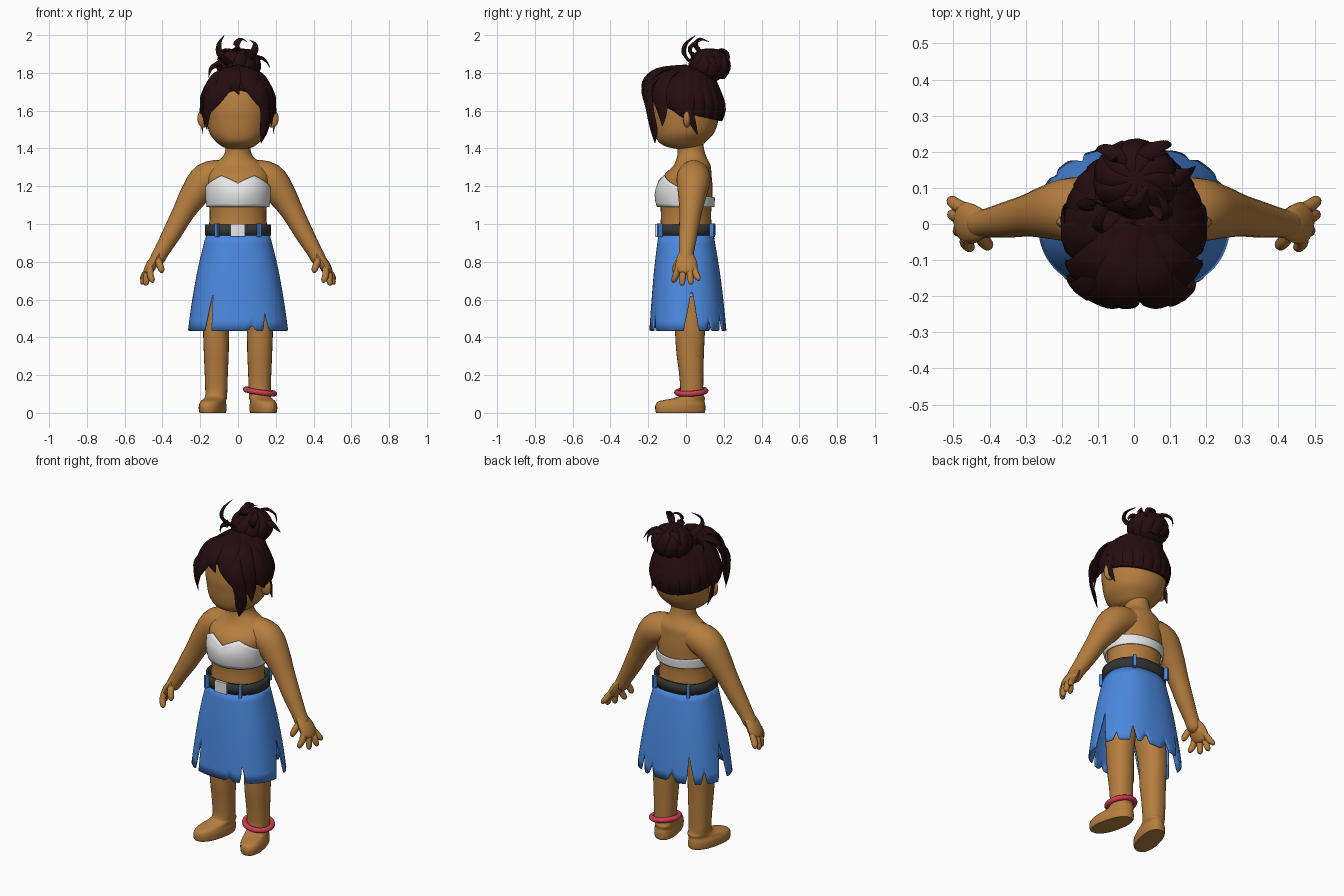
import bpy, bmesh, math
from mathutils import Vector

if "Cube" in bpy.data.objects:
    bpy.data.objects.remove(bpy.data.objects["Cube"])

def material(name, rgb):
    m = bpy.data.materials.new(name)
    m.diffuse_color = (*rgb, 1)
    m.use_nodes = True
    m.node_tree.nodes["Principled BSDF"].inputs["Base Color"].default_value = m.diffuse_color
    return m

SKIN = material("skin_brown", (0.47, 0.21, 0.05))
HAIR = material("hair_dark", (0.018, 0.004, 0.005))
BLUE = material("skirt_blue", (0.07, 0.25, 0.74))
WHITE = material("white", (0.8, 0.8, 0.8))
BELT = material("belt_grey", (0.035, 0.035, 0.037))
RED = material("anklet_red", (0.66, 0.045, 0.08))

def finish(name, verts, faces, mat, thick=0):
    me = bpy.data.meshes.new(name)
    me.from_pydata([tuple(v) for v in verts], [], faces)
    bm = bmesh.new()
    bm.from_mesh(me)
    bmesh.ops.recalc_face_normals(bm, faces=bm.faces)
    bm.to_mesh(me)
    bm.free()
    me.materials.append(mat)
    ob = bpy.data.objects.new(name, me)
    bpy.context.collection.objects.link(ob)
    if thick:
        mod = ob.modifiers.new("thickness", "SOLIDIFY")
        mod.thickness, mod.offset = thick, 0
    return ob

def catmull(rows, steps=5):
    """Smooth a list of equal-length tuples."""
    out = []
    for i in range(len(rows) - 1):
        p = [rows[max(0, min(len(rows) - 1, i + k))] for k in (-1, 0, 1, 2)]
        for s in range(steps):
            t = s / steps
            out.append(tuple(0.5 * (2*b + (c-a)*t + (2*a-5*b+4*c-d)*t*t + (3*b-a-3*c+d)*t**3)
                             for a, b, c, d in zip(*p)))
    return out + [tuple(rows[-1])]

def lerp_table(table, x):
    """Linear lookup in a list of tuples sorted by their first value."""
    for a, b in zip(table, table[1:]):
        if x <= b[0]:
            t = max(0, (x - a[0]) / max(1e-6, b[0] - a[0]))
            return [u + (v - u) * t for u, v in zip(a, b)]
    return list(table[-1])

def oval(a, rx, ry, n=2.0):
    c, s = math.cos(a), math.sin(a)
    return (rx * math.copysign(abs(c) ** (2 / n), c), ry * math.copysign(abs(s) ** (2 / n), s))

def skin_rings(rings, n, caps=True):
    faces = [(i*n + j, i*n + (j+1) % n, (i+1)*n + (j+1) % n, (i+1)*n + j)
             for i in range(rings - 1) for j in range(n)]
    return faces + ([tuple(range(n)), tuple(range((rings-1)*n, rings*n))] if caps else [])

def loft(name, rows, mat, n=28, power=2.0, shear=lambda x, y, z: x):
    """Stack of ovals: rows hold z, centre x, centre y, radius x, radius y."""
    dense, vs = catmull(rows), []
    for z, cx, cy, rx, ry in dense:
        for j in range(n):
            x, y = oval(math.tau * j / n, rx, ry, power)
            vs.append((shear(cx + x, cy + y, z), cy + y, z))
    return finish(name, vs, skin_rings(len(dense), n), mat)

def sheet(name, fn, n, m, mat, thick):
    """Open wrap-around surface, fn(angle, 0..1) gives a point."""
    vs = [fn(math.tau * j / n, i / m) for i in range(m + 1) for j in range(n)]
    return finish(name, vs, skin_rings(m + 1, n, False), mat, thick)

def tube(name, pts, mat, n=12, thin=1.0, centre=None, ref=(0, 1, 0)):
    """Tapered tube through x, y, z, radius; flattened away from centre."""
    d, vs = catmull(pts, 4), []
    for i, p in enumerate(d):
        t = (Vector(d[min(i+1, len(d)-1)][:3]) - Vector(d[max(i-1, 0)][:3])).normalized()
        r = Vector(p[:3]) - Vector(centre) if centre else Vector(ref)
        nrm = (r - t * r.dot(t)).normalized()
        side = t.cross(nrm)
        for j in range(n):
            a = math.tau * j / n
            vs.append(Vector(p[:3]) + max(p[3], 0.002) * (side * math.cos(a) + nrm * math.sin(a) * thin))
    return finish(name, vs, skin_rings(len(d), n), mat)

def ellipsoid(name, loc, scale, mat):
    bpy.ops.mesh.primitive_uv_sphere_add(segments=24, ring_count=14, radius=1, location=loc)
    ob = bpy.context.object
    ob.name, ob.scale = name, scale
    ob.data.materials.append(mat)
    return ob

# Torso with neck, and head
TORSO = [(0.80, 0, 0, .15, .12), (0.95, 0, 0, .155, .135), (1.05, 0, 0, .15, .133),
         (1.12, 0, 0, .156, .138), (1.20, 0, 0, .165, .14), (1.26, 0, .01, .17, .125),
         (1.31, 0, .032, .14, .098), (1.355, 0, .03, .082, .078), (1.40, 0, .025, .066, .07),
         (1.46, 0, .02, .066, .07)]
loft("torso", TORSO, SKIN, 32)
loft("head", [(1.395, 0, 0, .03, .03), (1.408, 0, -.015, .08, .085), (1.435, 0, -.02, .115, .125),
              (1.48, 0, -.008, .15, .155), (1.55, 0, 0, .167, .172), (1.62, 0, 0, .172, .176),
              (1.72, 0, 0, .15, .155), (1.79, 0, 0, .09, .09)], SKIN, 32, 2.15)

# Strapless top with a sweetheart neckline
NECKLINE = [(0, 1.215), (12, 1.235), (28, 1.255), (55, 1.22), (80, 1.19), (110, 1.15), (180, 1.14)]
TORSO_FINE = catmull(TORSO)
def top_point(a, v):
    d = abs((math.degrees(a) + 270 + 180 + 180) % 360 - 180)   # degrees away from the front
    d = abs((math.degrees(a) - 270 + 180) % 360 - 180)
    z = 1.09 + (lerp_table(NECKLINE, d)[1] - 1.09) * v
    _, cx, cy, rx, ry = lerp_table(TORSO_FINE, z)
    bulge = .010 + .012 * math.sin(math.pi * min(1, v + .1)) * max(0, math.cos(math.radians(d)))
    x, y = oval(a, rx + bulge, ry + bulge)
    return (cx + x, cy + y, z)
sheet("strapless_top", top_point, 64, 8, WHITE, .008)

# Skirt with a torn hem: notch angle, height, left and right half widths in degrees
NOTCHES = [(5, .23, 9, 8), (30, .05, 5, 5), (56, .10, 4, 7), (75, .06, 6, 5), (98, .05, 5, 6),
           (122, .16, 5, 7), (145, .08, 6, 4), (177, .23, 8, 9), (240, .205, 8, 2),
           (300, .10, 3, 5), (283, .03, 4, 4)]
SKIRT = catmull([(0.0, .0, .164, .142), (.35, .004, .208, .168), (.7, .008, .24, .187), (1, .01, .262, .2)])
def skirt_point(a, v):
    hem = .435
    for at, h, left, right in NOTCHES:
        d = (math.degrees(a) - at + 180) % 360 - 180
        hem = max(hem, .435 + h * (1 - abs(d) / (left if d < 0 else right)))
    z = .945 + (hem - .945) * v
    _, cy, rx, ry = lerp_table(SKIRT, (.945 - z) / .51)
    x, y = oval(a, rx, ry, 2.4)
    return (x, cy + y, z)
sheet("skirt", skirt_point, 180, 10, BLUE, .008)

# Belt, buckle and loops
sheet("belt", lambda a, v: (*oval(a, .168, .148, 2.3), .938 + .06 * v), 48, 2, BELT, .014)
def block(name, loc, size, turn, mat):
    bpy.ops.mesh.primitive_cube_add(size=1, location=loc, rotation=(0, 0, turn))
    ob = bpy.context.object
    ob.name, ob.scale = name, size
    ob.data.materials.append(mat)
    mod = ob.modifiers.new("soft_edges", "BEVEL")
    mod.width = .004
block("buckle", (-.002, -.155, .968), (.078, .016, .066), 0, WHITE)
for sx in (1, -1):
    for sy in (1, -1):
        block("belt_loop", (sx * .112, sy * .139, .966), (.018, .024, .072), -sx * sy * .5, BLUE)

for s, tag in ((1, "left"), (-1, "right")):
    # Leg and splayed foot
    loft("leg_" + tag, [(0, s*.122, -.03, .062, .128), (.012, s*.122, -.03, .066, .132),
                        (.04, s*.122, -.03, .066, .132), (.062, s*.12, -.022, .06, .12),
                        (.08, s*.116, .02, .058, .08), (.105, s*.115, .03, .058, .062),
                        (.2, s*.115, .028, .061, .064), (.32, s*.115, .022, .066, .073),
                        (.46, s*.115, .02, .07, .081), (.62, s*.1, .01, .08, .09)], SKIN, 28, 2.3,
         lambda x, y, z: x - s * .2 * (y - .03) * max(0, min(1, (.11 - z) / .04)))
    # Arm
    tube("arm_" + tag, [(s*.07, .04, 1.262, .08), (s*.165, .04, 1.235, .09), (s*.235, .033, 1.15, .075),
                        (s*.29, .024, 1.06, .059), (s*.35, .012, .95, .05), (s*.402, .003, .86, .041),
                        (s*.43, 0, .81, .038), (s*.445, 0, .79, .02)], SKIN, 20)
    # Palm, fingers and thumb
    tube("palm_" + tag, [(s*.405, 0, .86, .03), (s*.435, 0, .82, .05), (s*.462, .003, .775, .058),
                         (s*.48, .005, .745, .045), (s*.485, .005, .735, .02)], SKIN, 16, .5, None, (1, 0, .5))
    for y0, x1, y1, z1 in ((-.038, .455, -.064, .69), (-.012, .487, -.02, .675),
                           (.016, .503, .026, .68), (.04, .505, .064, .70)):
        tube("finger_" + tag, [(s*.463, y0, .775, .016), (s*(x1 + .475)/2, (y0 + y1)/2, .735, .018),
                               (s*x1, y1, z1 + .012, .015), (s*x1, y1, z1, .006)], SKIN, 10)
    tube("thumb_" + tag, [(s*.43, -.015, .82, .02), (s*.417, -.045, .79, .019),
                          (s*.405, -.058, .757, .016), (s*.403, -.06, .742, .006)], SKIN, 10)
    # Ear
    ellipsoid("ear_" + tag, (s*.182, .005, 1.558), (.033, .02, .048), SKIN)

# Anklet
bpy.ops.mesh.primitive_torus_add(location=(.117, .028, .113), rotation=(.06, .15, 0), major_segments=36,
                                 minor_segments=10, major_radius=.076, minor_radius=.015)
bpy.context.object.name = "anklet"
bpy.context.object.data.materials.append(RED)

# Hair cap, lower at the back than at the brow
HC = (0, 0, 1.62)
def cap_angle(a):
    back = math.sin(a)
    z = 1.585 - .04 * back if back > 0 else 1.585 + .125 * back ** 2
    return math.asin((z - HC[2]) / .215)
def on_cap(a, phi, grow=0):
    return (math.cos(a) * math.cos(phi) * (.182 + grow), math.sin(a) * math.cos(phi) * (.195 + grow),
            HC[2] + math.sin(phi) * (.215 + grow))
def cap_point(a, v):
    lo = cap_angle(a)
    return on_cap(a, lo + (math.pi / 2 - .01 - lo) * v)
sheet("hair_cap", cap_point, 48, 12, HAIR, .012)

def lock(name, pts, thin=.32, centre=HC):
    tube(name, pts, HAIR, 8, thin, centre)

# Locks combed up from the nape and temples to the bun
for i in range(13):
    a = math.radians(-12 + 17 * i)
    lo = cap_angle(a)
    pts = [(*on_cap(a, lo + .02), .03), (*on_cap(a, lo + .4, .004), .036), (*on_cap(a, .75, .006), .034)]
    lock("swept_lock", pts + [(.05 * math.cos(a), .1 + .05 * math.sin(a), 1.825, .02)])

# Fringe locks falling to both sides of the parting
for s in (1, -1):
    lock("fringe_inner", [(0, 0, 1.83, .03), (s*.045, -.14, 1.81, .055), (s*.07, -.205, 1.74, .05),
                          (s*.115, -.205, 1.66, .035), (s*.15, -.19, 1.585, .003)])
    lock("fringe_outer", [(0, .02, 1.83, .03), (s*.095, -.1, 1.79, .055), (s*.15, -.14, 1.7, .052),
                          (s*.17, -.125, 1.6, .034), (s*.178, -.125, 1.52, .003)])
    lock("temple_lock", [(0, .04, 1.83, .03), (s*.125, -.02, 1.77, .05), (s*.178, -.045, 1.68, .05),
                         (s*.188, -.03, 1.615, .04), (s*.185, -.01, 1.56, .003)])
    lock("ear_wisp", [(s*.165, -.04, 1.7, .02), (s*.192, -.005, 1.63, .026), (s*.195, .03, 1.55, .02),
                      (s*.185, .06, 1.475, .003)])
lock("fringe_centre", [(0, 0, 1.835, .03), (-.03, -.15, 1.81, .05), (-.02, -.222, 1.75, .036),
                       (.005, -.222, 1.685, .003)])
lock("long_lock_left", [(.05, -.12, 1.81, .03), (.115, -.2, 1.72, .042), (.145, -.19, 1.6, .034),
                        (.138, -.17, 1.5, .03), (.122, -.165, 1.43, .003)])
lock("long_lock_right", [(-.06, -.12, 1.8, .03), (-.135, -.185, 1.7, .042), (-.165, -.165, 1.6, .032),
                         (-.165, -.14, 1.5, .003)])

# Bun wrapped in swirling locks
BC = (.005, .125, 1.835)
ellipsoid("bun", BC, (.098, .092, .085), HAIR)
for i in range(10):
    pts = []
    for k, r in enumerate((.025, .036, .034, .024, .004)):
        phi, a = -.7 + .58 * k, math.tau * i / 10 + .22 * k
        pts.append((BC[0] + .105 * math.cos(phi) * math.cos(a), BC[1] + .098 * math.cos(phi) * math.sin(a),
                    BC[2] + .092 * math.sin(phi), r))
    lock("bun_lock", pts, .4, BC)

# Loose ends sticking out of the bun
for pts in ([(-.04, .04, 1.84, .02), (-.095, -.01, 1.9, .021), (-.1, 0, 1.955, .015), (-.073, .05, 1.998, .002)],
            [(0, .1, 1.89, .025), (-.01, .05, 1.945, .022), (.015, .07, 1.98, .014), (.045, .12, 1.965, .002)],
            [(.04, .06, 1.87, .025), (.085, .02, 1.915, .022), (.09, .04, 1.955, .014), (.06, .09, 1.975, .002)],
            [(.06, .14, 1.85, .03), (.115, .13, 1.88, .026), (.15, .14, 1.86, .015), (.17, .16, 1.825, .002)],
            [(-.05, .1, 1.82, .03), (-.11, .06, 1.84, .024), (-.145, .05, 1.82, .016), (-.155, .05, 1.775, .002)],
            [(-.03, .15, 1.88, .03), (-.05, .19, 1.92, .024), (-.09, .21, 1.905, .014), (-.11, .2, 1.865, .002)],
            [(.02, .15, 1.88, .03), (.04, .2, 1.915, .024), (.09, .222, 1.89, .014), (.1, .225, 1.84, .002)]):
    lock("loose_end", pts, .4, BC)

# Smooth shading with sharp creases kept
bpy.ops.object.select_all(action="SELECT")
bpy.context.view_layer.objects.active = bpy.data.objects["torso"]
bpy.ops.object.shade_smooth_by_angle(angle=math.radians(40))
